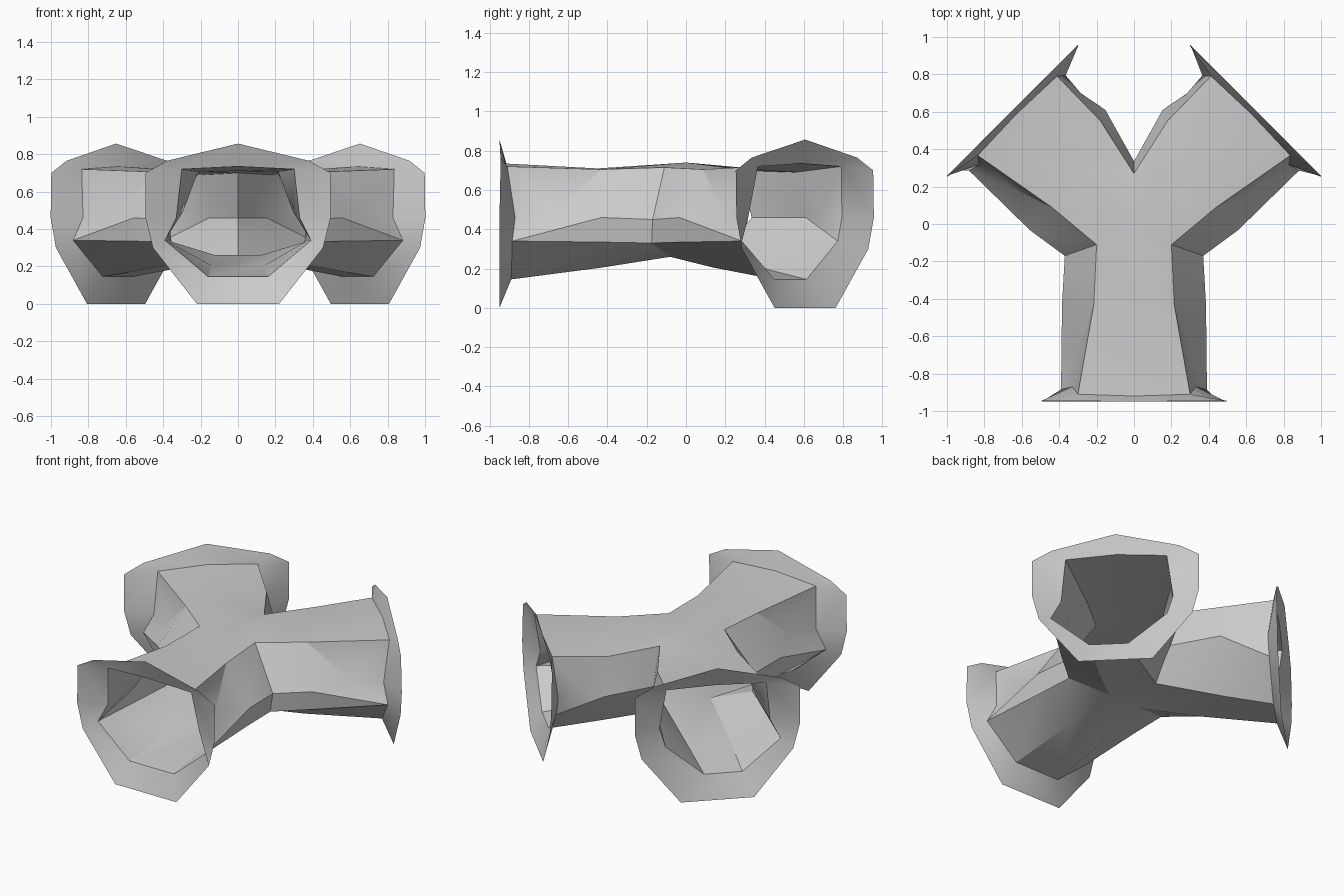
import bpy, bmesh
from math import radians
from mathutils import Vector

if "Cube" in bpy.data.objects:
    bpy.data.objects.remove(bpy.data.objects["Cube"], do_unlink=True)

stone = bpy.data.materials.new("grey stone")
stone.use_nodes = True
GREY = (0.6, 0.6, 0.6, 1)
stone.diffuse_color = GREY
stone.node_tree.nodes["Principled BSDF"].inputs["Base Color"].default_value = GREY

# Half sections from floor edge to shoulder: (half width, height, distance along the arm)
MOUTH = [(0.16, 0.145, 0.89), (0.39, 0.34, 0.885), (0.33, 0.46, 0.87), (0.3, 0.72, 0.91)]
MOUTH_INNER = [(0.07, 0.145, 0.89), (0.3, 0.34, 0.885), (0.335, 0.46, 0.88), (0.3, 0.72, 0.91)]
MOUTH_CROWN = (0, 0.735, 0.92)
WAIST = [(0.14, 0.205, 0.43), (0.365, 0.335, 0.43), (0.385, 0.46, 0.43), (0.215, 0.705, 0.43)]
WAIST_INNER = [(0.11, 0.19, 0.6), (0.27, 0.365, 0.6), (0.355, 0.46, 0.6), (0.295, 0.69, 0.58)]
WAIST_CROWN = (0, 0.71, 0.45)
RIM = [(0.22, 0, 0.95), (0.455, 0.3, 0.95), (0.495, 0.46, 0.95),
       (0.495, 0.7, 0.945), (0.38, 0.765, 0.945)]
RIM_CROWN = (0, 0.857, 0.95)
DENT = (0.295, 0.49, 0.66)
DENT_INNER = (0.325, 0.5, 0.75)

# Sides of an arm: waist, mouth and dent
OUTER = (WAIST, MOUTH, DENT)
INNER = (WAIST_INNER, MOUTH_INNER, DENT_INNER)

# Seams where neighbouring arms meet, floor edge to shoulder
CORNER = [Vector(p) for p in ((0.12, -0.08, 0.26), (0.355, -0.175, 0.33),
                              (0.37, -0.17, 0.45), (0.2, -0.11, 0.715))]
CROTCH = [Vector(p) for p in ((0, 0.2, 0.26), (0, 0.28, 0.39),
                              (0, 0.335, 0.46), (0, 0.27, 0.7))]
CORNER_R = [Vector((-p.x, p.y, p.z)) for p in CORNER]
HUB_CROWN = Vector((0, 0, 0.74))


def finish(name, faces):
    """Turn a list of point loops into one welded, smooth object."""
    bm = bmesh.new()
    for loop in faces:
        pts = [p for i, p in enumerate(loop) if (p - loop[i - 1]).length > 1e-5]
        bm.faces.new([bm.verts.new(p) for p in pts])
    bmesh.ops.remove_doubles(bm, verts=bm.verts, dist=1e-4)
    bmesh.ops.recalc_face_normals(bm, faces=bm.faces)
    mesh = bpy.data.meshes.new(name)
    bm.to_mesh(mesh)
    bm.free()
    mesh.materials.append(stone)
    obj = bpy.data.objects.new(name, mesh)
    bpy.context.collection.objects.link(obj)
    bpy.ops.object.select_all(action='DESELECT')
    obj.select_set(True)
    bpy.context.view_layer.objects.active = obj
    bpy.ops.object.shade_smooth_by_angle(angle=radians(27))


def place(origin, d, p, sign):
    """Point of a half section, on the right (1) or left (-1) of an arm."""
    return origin + d * p[2] + Vector((d.y, -d.x, 0)) * p[0] * sign + Vector((0, 0, p[1]))


def section(origin, d, half_a, crown, half_b):
    return ([place(origin, d, p, 1) for p in half_a] + [place(origin, d, crown, 1)]
            + [place(origin, d, p, -1) for p in reversed(half_b)])


def bridge(a, b, skip=()):
    """Quads between two sections, leaving out the bands in skip."""
    n = len(a)
    return [[a[i], a[(i + 1) % n], b[(i + 1) % n], b[i]] for i in range(n) if i not in skip]


def dented_wall(waist, mouth, dent, k, m, t):
    """Wall from knee to shoulder, folded inwards above a sloping ledge."""
    ring = [waist[m], waist[t], mouth[t], mouth[m], mouth[k]]
    return ([[waist[k], waist[m], mouth[k]]]
            + [[ring[i - 1], ring[i], dent] for i in range(len(ring))])


# Arms: name, origin, direction, the two seams and the two sides
diag = Vector((1, 1, 0)).normalized()
diag_r = Vector((-1, 1, 0)).normalized()
ARMS = [("front", Vector((0, 0, 0)), Vector((0, -1, 0)), CORNER_R, CORNER, OUTER, OUTER),
        ("back_left", Vector((-0.02, -0.065, 0)), diag, CORNER, CROTCH, OUTER, INNER),
        ("back_right", Vector((0.02, -0.065, 0)), diag_r, CROTCH, CORNER_R, INNER, OUTER)]

tunnel = [[CORNER[0], CROTCH[0], CORNER_R[0]]]  # hub floor
for name, origin, d, seam_a, seam_b, side_a, side_b in ARMS:
    hub = seam_a + [HUB_CROWN] + seam_b[::-1]
    waist = section(origin, d, side_a[0], WAIST_CROWN, side_b[0])
    mouth = section(origin, d, side_a[1], MOUTH_CROWN, side_b[1])
    tunnel += bridge(hub, waist) + bridge(waist, mouth, skip=(1, 2, 5, 6))
    # Folded side walls
    for side, sign, bands in ((side_a, 1, (1, 2, 3)), (side_b, -1, (7, 6, 5))):
        tunnel += dented_wall(waist, mouth, place(origin, d, side[2], sign), *bands)
    # Flared rim around the mouth, with an extra shoulder point each side
    rim = section(origin, d, RIM, RIM_CROWN, RIM)
    inner = [mouth[i] for i in (0, 1, 2, 3, 3, 4, 5, 5, 6, 7, 8)]
    finish(name + "_rim", bridge(inner, rim))
finish("tunnel_junction", tunnel)
